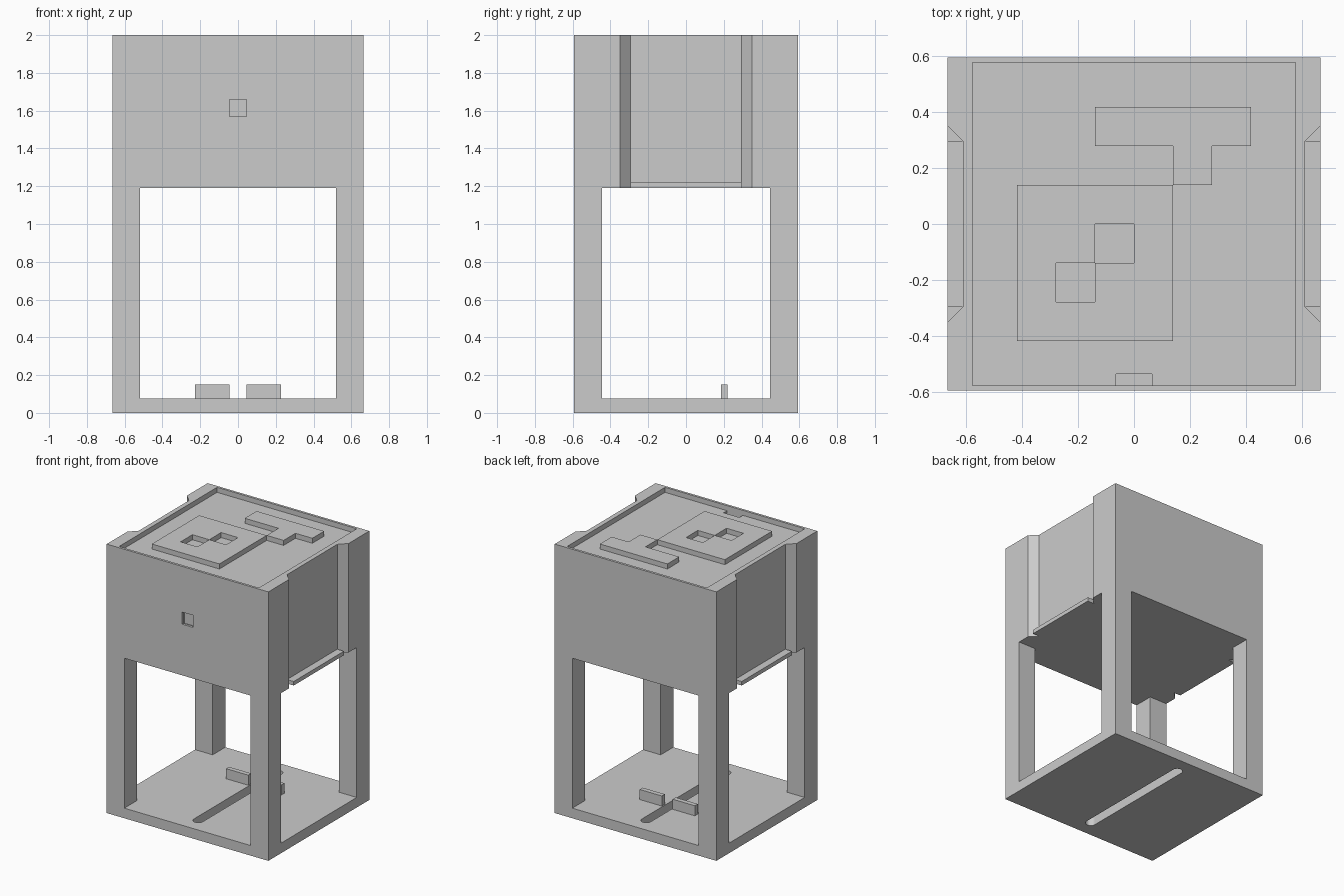
import bpy, bmesh, math

if "Cube" in bpy.data.objects:
    bpy.data.objects.remove(bpy.data.objects["Cube"], do_unlink=True)

grey = bpy.data.materials.new("plain grey")
grey.use_nodes = True
colour = (0.6, 0.6, 0.6, 1)
grey.diffuse_color = colour
grey.node_tree.nodes["Principled BSDF"].inputs["Base Color"].default_value = colour

HX, HY, TOP = 0.665, 0.593, 2.0      # half width, half depth, height
BASE, BELLY = 0.075, 1.19            # base thickness, underside of the head
FLOOR = TOP - 0.0375                 # floor of the lid recess


def finish(name, bm):
    bmesh.ops.recalc_face_normals(bm, faces=bm.faces)
    mesh = bpy.data.meshes.new(name)
    bm.to_mesh(mesh)
    bm.free()
    mesh.materials.append(grey)
    obj = bpy.data.objects.new(name, mesh)
    bpy.context.collection.objects.link(obj)
    return obj


def prism(name, outline, z0, z1):
    """Extrude a flat xy outline from z0 up to z1."""
    bm = bmesh.new()
    face = bm.faces.new([bm.verts.new((x, y, z0)) for x, y in outline])
    up = bmesh.ops.extrude_face_region(bm, geom=[face])["geom"]
    verts = [g for g in up if isinstance(g, bmesh.types.BMVert)]
    bmesh.ops.translate(bm, verts=verts, vec=(0, 0, z1 - z0))
    return finish(name, bm)


def box(name, x0, x1, y0, y1, z0, z1):
    return prism(name, [(x0, y0), (x1, y0), (x1, y1), (x0, y1)], z0, z1)


def cut(target, cutter):
    mod = target.modifiers.new("cut", "BOOLEAN")
    mod.object = cutter
    mod.operation = "DIFFERENCE"
    mod.solver = "EXACT"
    bpy.context.view_layer.objects.active = target
    bpy.ops.object.modifier_apply(modifier=mod.name)
    bpy.data.objects.remove(cutter, do_unlink=True)


# Body: base, four legs and head carved from one block
body = box("body", -HX, HX, -HY, HY, 0, TOP)
cut(body, box("front_opening", -0.52, 0.52, -1, 1, BASE, BELLY))
cut(body, box("side_opening", -1, 1, -0.445, 0.445, BASE, BELLY))
cut(body, box("lid_recess", -0.575, 0.575, -0.575, 0.575, FLOOR, 2.1))

# Flared groove on each side of the head, with a sill at its foot
for side, word in ((1, "left"), (-1, "right")):
    flare = [(0.61, -0.295), (0.61, 0.295), (0.665, 0.35),
             (0.7, 0.385), (0.7, -0.385), (0.665, -0.35)]
    cut(body, prism("groove", [(side * x, y) for x, y in flare], 1.1, 2.1))
    inner, outer = sorted((side * 0.605, side * HX))
    box(word + "_sill", inner, outer, -0.295, 0.295, BELLY, 1.22)

# Small front window and the pocket behind it, open to the lid
cut(body, box("pocket", -0.065, 0.065, -0.575, -0.535, 1.55, 2.1))
cut(body, box("window", -0.045, 0.045, -0.7, -0.55, 1.57, 1.66))

# Long round-ended slot through the base
reach, radius = 0.465, 0.037
slot = []
for end in (1, -1):
    for i in range(17):
        a = math.pi * i / 16
        slot.append((end * radius * math.cos(a),
                     end * (reach + radius * math.sin(a))))
cut(body, prism("slot", slot, -0.1, 0.2))

# Pair of low stops on the base
for side, word in ((1, "left"), (-1, "right")):
    x0, x1 = sorted((side * 0.045, side * 0.227))
    box(word + "_stop", x0, x1, 0.185, 0.22, BASE - 0.005, 0.15)

# Raised block pattern on the lid, drawn from back row to front row
pattern = ["..####",
           "....#.",
           "####..",
           "##.#..",
           "#.##..",
           "####.."]
cell = 0.139
bm = bmesh.new()
for row, line in enumerate(pattern):
    for col, mark in enumerate(line):
        if mark == "#":
            x, y = (col - 3) * cell, (3 - row) * cell
            bm.faces.new([bm.verts.new((x + i * cell, y - j * cell, FLOOR))
                          for i, j in ((0, 1), (1, 1), (1, 0), (0, 0))])
bmesh.ops.remove_doubles(bm, verts=bm.verts, dist=0.001)
up = bmesh.ops.extrude_face_region(bm, geom=bm.faces[:])["geom"]
bmesh.ops.translate(bm, verts=[g for g in up if isinstance(g, bmesh.types.BMVert)],
                    vec=(0, 0, TOP - FLOOR))
bmesh.ops.dissolve_limit(bm, angle_limit=0.01, verts=bm.verts, edges=bm.edges)
finish("lid_pattern", bm)
